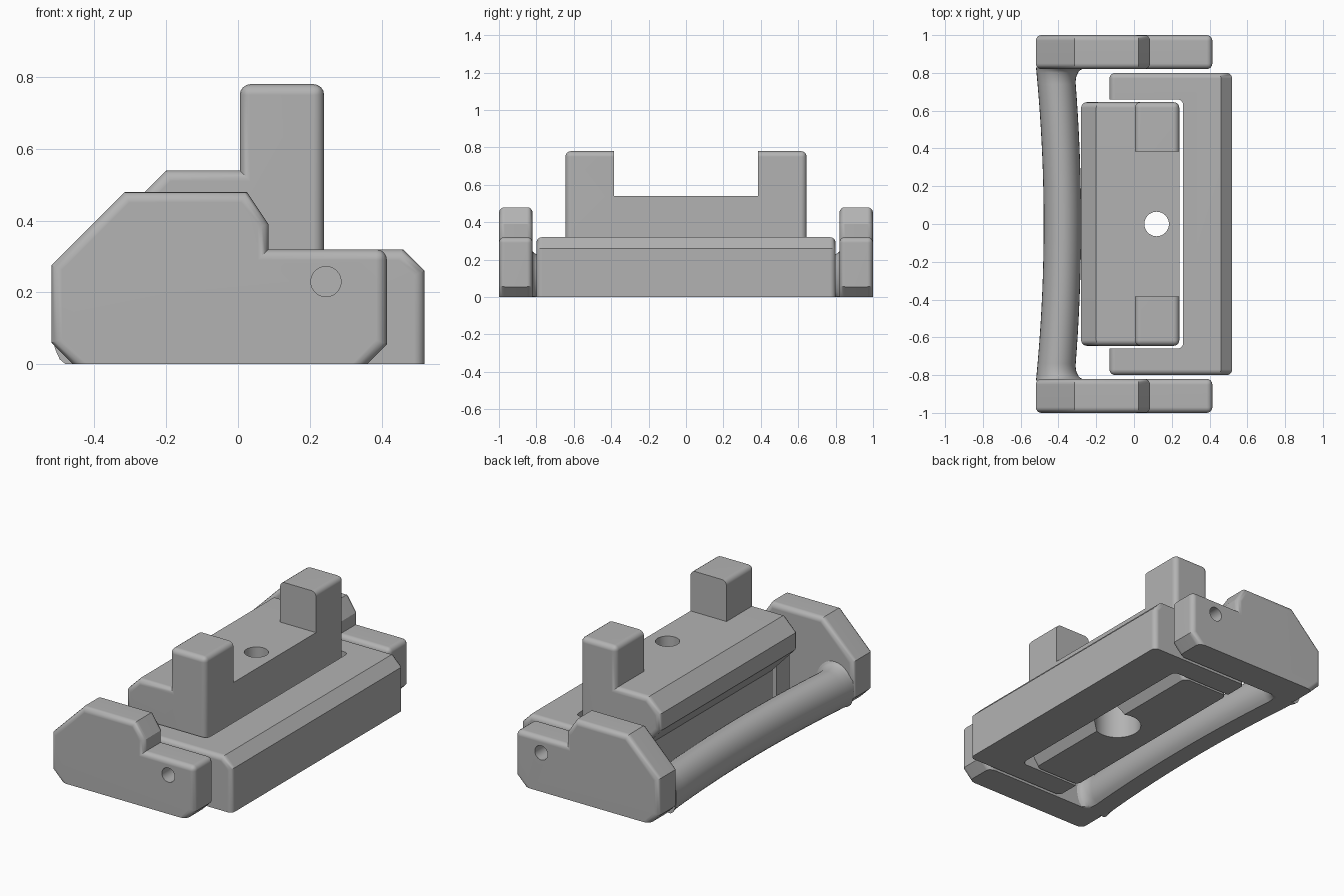
import bpy, bmesh
from math import cos, sin, tau, sqrt, radians
from mathutils import Matrix

cube = bpy.data.objects.get("Cube")
if cube:
    bpy.data.objects.remove(cube, do_unlink=True)

GREY = (0.45, 0.45, 0.45, 1)
mat = bpy.data.materials.new("plain grey")
mat.use_nodes = True
mat.diffuse_color = GREY
mat.node_tree.nodes["Principled BSDF"].inputs["Base Color"].default_value = GREY


def finish(bm, name):
    bmesh.ops.recalc_face_normals(bm, faces=bm.faces)
    mesh = bpy.data.meshes.new(name)
    bm.to_mesh(mesh)
    bm.free()
    mesh.materials.append(mat)
    obj = bpy.data.objects.new(name, mesh)
    bpy.context.collection.objects.link(obj)
    return obj


def prism(name, profile, y0, y1, radius=0, rule=None):
    """Extrude an x-z profile along y and round the edges the rule picks."""
    bm = bmesh.new()
    face = bm.faces.new([bm.verts.new((x, y0, z)) for x, z in profile])
    ext = bmesh.ops.extrude_face_region(bm, geom=[face])["geom"]
    bmesh.ops.translate(bm, vec=(0, y1 - y0, 0),
                        verts=[v for v in ext if isinstance(v, bmesh.types.BMVert)])
    bmesh.ops.recalc_face_normals(bm, faces=bm.faces)
    if radius:
        bm.normal_update()
        picked = [e for e in bm.edges if (rule or outer_edge)(e)]
        bmesh.ops.bevel(bm, geom=picked, offset=radius, segments=4,
                        profile=0.5, affect='EDGES')
    return finish(bm, name)


def outer_edge(e):
    """Square convex edges that do not touch the ground."""
    return e.calc_face_angle_signed() > radians(60) and max(v.co.z for v in e.verts) > 0.01


def rod(name, radius, depth, centre, along_y=False):
    bm = bmesh.new()
    turn = Matrix.Rotation(radians(90 if along_y else 0), 4, 'X')
    bmesh.ops.create_cone(bm, cap_ends=True, segments=48, radius1=radius, radius2=radius,
                          depth=depth, matrix=Matrix.Translation(centre) @ turn)
    return finish(bm, name)


def activate(obj):
    bpy.ops.object.select_all(action='DESELECT')
    obj.select_set(True)
    bpy.context.view_layer.objects.active = obj


def cut(obj, cutter):
    activate(obj)
    mod = obj.modifiers.new("cut", 'BOOLEAN')
    mod.operation, mod.solver, mod.object = 'DIFFERENCE', 'EXACT', cutter
    bpy.ops.object.modifier_apply(modifier=mod.name)
    bpy.data.objects.remove(cutter, do_unlink=True)


def smooth(obj):
    activate(obj)
    bpy.ops.object.shade_smooth_by_angle(angle=radians(32))
    weighted = obj.modifiers.new("clean shading", 'WEIGHTED_NORMAL')
    weighted.keep_sharp = True


def box(x0, x1, z0, z1):
    return [(x0, z0), (x1, z0), (x1, z1), (x0, z1)]


# Side plates of the handle, each with a pivot hole
plate = [(-0.46, 0), (0.36, 0), (0.415, 0.055), (0.415, 0.32), (0.085, 0.32),
         (0.085, 0.39), (0.025, 0.48), (-0.315, 0.48), (-0.52, 0.275), (-0.52, 0.06)]
for side, name in ((-1, "front_side_plate"), (1, "back_side_plate")):
    y0, y1 = sorted((side * 0.82, side * 1.0))
    obj = prism(name, plate, y0, y1, 0.03)
    cut(obj, rod("hole_cutter", 0.042, 0.4, (0.245, side * 0.92, 0.23), True))
    smooth(obj)

# Bowed grip bar, flat underneath and flared into the plates
bm = bmesh.new()
rings, count = [], 32
steps = [i / 10 * 0.74 for i in range(11)] + [0.74 + 0.0125 * i for i in range(1, 8)]
for y in [-s for s in reversed(steps[1:])] + steps:
    bow = (y / 0.82) ** 2
    t = min(1, max(0, (abs(y) - 0.74) / 0.0875))
    flare = 0.06 * (1 - sqrt(1 - t * t))
    left, right = -0.478 - 0.04 * bow, -0.28 - 0.035 * bow + flare
    cx, rx, top = (left + right) / 2, (right - left) / 2, 0.22 + 0.6 * flare
    ring = []
    for k in range(count):
        a = tau * k / count
        ring.append(bm.verts.new((cx + rx * cos(a), y,
                                  max(0, 0.1 + (top - 0.1) * sin(a)))))
    rings.append(ring)
for a, b in zip(rings, rings[1:]):
    for k in range(count):
        n = (k + 1) % count
        bm.faces.new((a[k], a[n], b[n], b[k]))
bm.faces.new(rings[0])
bm.faces.new(rings[-1])
smooth(finish(bm, "grip_bar"))

# C-shaped base frame
frame = prism("base_frame", [(-0.13, 0), (0.52, 0), (0.52, 0.26), (0.46, 0.32), (-0.13, 0.32)],
              -0.8, 0.8, 0.03)
cut(frame, prism("frame_cutter", box(-0.5, 0.26, -0.2, 0.6), -0.66, 0.66, 0.03,
                 lambda e: all(v.co.x > 0.2 for v in e.verts)
                 and abs(e.verts[0].co.z - e.verts[1].co.z) > 0.1))
smooth(frame)

# Centre block with two posts, an undercut side and a stepped bolt hole
block = prism("centre_block", [(-0.13, 0), (0.17, 0), (0.24, 0.1), (0.24, 0.78), (0.005, 0.78),
                               (0.005, 0.54), (-0.2, 0.54), (-0.28, 0.46), (-0.28, 0.36),
                               (-0.13, 0.2)], -0.645, 0.645, 0.03)
cut(block, prism("post_gap_cutter", box(-0.5, 0.5, 0.54, 1), -0.385, 0.385))
cut(block, rod("bolt_cutter", 0.065, 2, (0.12, 0, 0.5)))
cut(block, rod("counterbore_cutter", 0.13, 0.6, (0.12, 0, 0)))
smooth(block)
